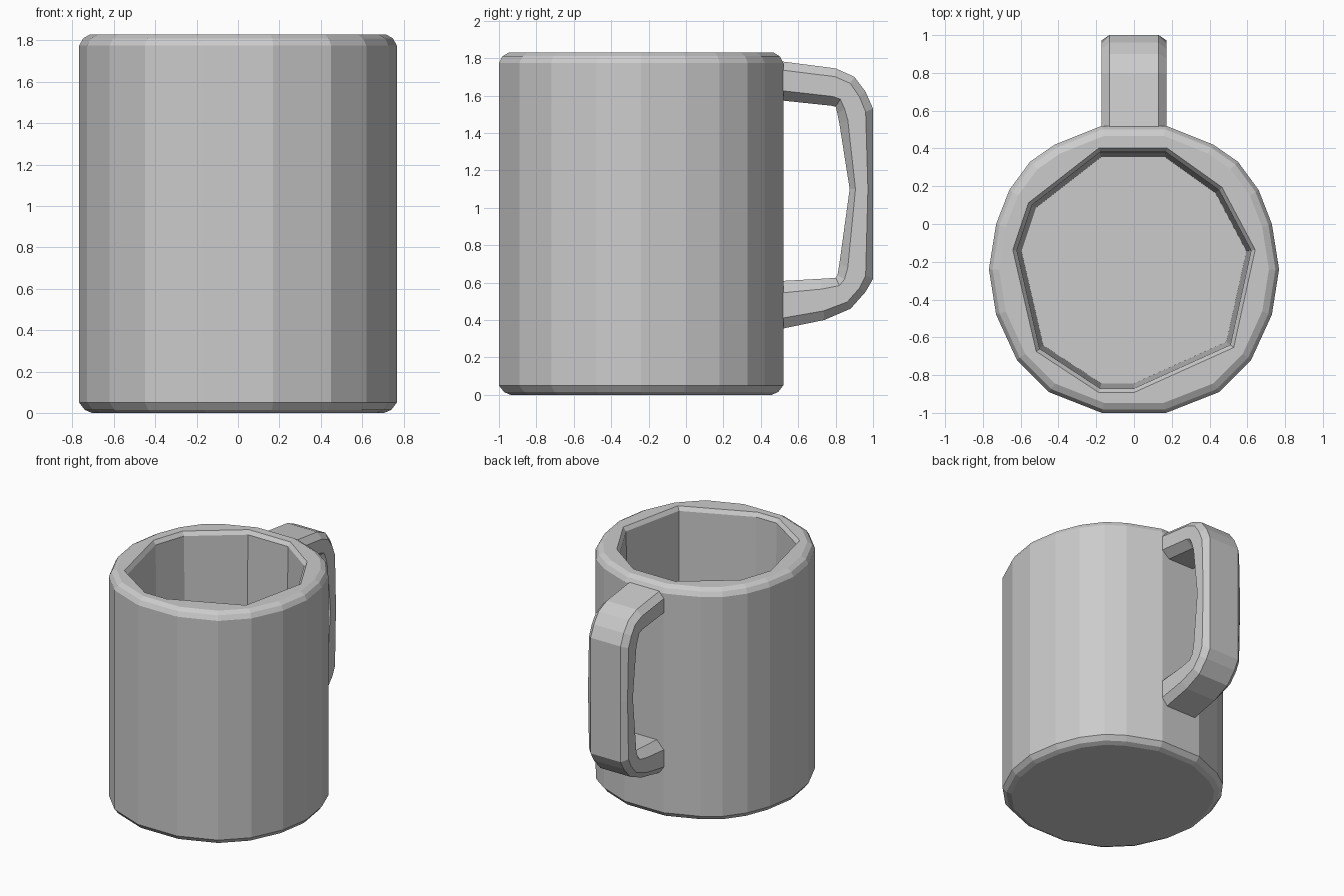
import bpy
import bmesh
from mathutils import Vector

default = bpy.data.objects.get("Cube")
if default:
    bpy.data.objects.remove(default, do_unlink=True)

grey = bpy.data.materials.new("plain_grey")
grey.use_nodes = True
grey.diffuse_color = (0.6, 0.6, 0.6, 1)
grey.node_tree.nodes["Principled BSDF"].inputs["Base Color"].default_value = (0.6, 0.6, 0.6, 1)

CENTRE = Vector((0, -0.24))


def ring(bm, outline, z, scale=1.0):
    """Closed loop of vertices: the outline scaled about the cup axis."""
    points = [CENTRE + (Vector(p) - CENTRE) * scale for p in outline]
    return [bm.verts.new((p.x, p.y, z)) for p in points]


def skin(bm, rings):
    """Join neighbouring rings with quads."""
    for a, b in zip(rings, rings[1:]):
        n = len(a)
        for i in range(n):
            j = (i + 1) % n
            bm.faces.new((a[i], a[j], b[j], b[i]))


def finish(bm, name):
    bmesh.ops.recalc_face_normals(bm, faces=bm.faces)
    mesh = bpy.data.meshes.new(name)
    bm.to_mesh(mesh)
    bm.free()
    mesh.materials.append(grey)
    obj = bpy.data.objects.new(name, mesh)
    bpy.context.collection.objects.link(obj)


# Cup: faceted outer wall, uneven inner wall, rim and floor
half = [(0.17, -1), (0.45, -0.89), (0.62, -0.72), (0.73, -0.48), (0.768, -0.24),
        (0.73, 0), (0.66, 0.18), (0.55, 0.33), (0.42, 0.42), (0.17, 0.52)]
outer = half + [(-x, y) for x, y in reversed(half)]
inner = [(0.17, 0.38), (0.45, 0.18), (0.62, -0.14), (0.51, -0.64), (0, -0.87),
         (-0.18, -0.87), (-0.5, -0.66), (-0.62, -0.14), (-0.54, 0.1), (-0.18, 0.38)]

bm = bmesh.new()
outside = [ring(bm, outer, z, s) for z, s in
           ((0, 0.92), (0.015, 0.965), (0.05, 1), (1.775, 1), (1.81, 0.975), (1.83, 0.93))]
skin(bm, outside)
bm.faces.new(outside[0])
inside = [ring(bm, inner, z, s) for z, s in ((1.83, 1.035), (1.80, 1), (0.14, 0.96))]
skin(bm, inside)
bm.faces.new(inside[-1])
bm.edges.ensure_lookup_table()
rim = [e for e in bm.edges if e.is_boundary]
bmesh.ops.triangle_fill(bm, edges=rim, use_beauty=True, normal=(0, 0, 1))
finish(bm, "cup")

# Handle: chamfered section lofted along pairs of outer and inner (y, z) points
stations = [((0.45, 1.79), (0.45, 1.58)), ((0.80, 1.745), (0.78, 1.545)),
            ((0.90, 1.70), (0.80, 1.54)), ((0.96, 1.62), (0.81, 1.50)),
            ((1, 1.53), (0.82, 1.45)), ((1, 1.1), (0.875, 1.1)),
            ((1, 0.62), (0.82, 0.70)), ((0.96, 0.55), (0.81, 0.64)),
            ((0.88, 0.46), (0.80, 0.625)), ((0.74, 0.40), (0.72, 0.62)),
            ((0.45, 0.34), (0.45, 0.605))]
side = [(0.13, 0), (0.172, 0.22), (0.172, 0.75), (0.11, 1)]
section = side + [(-x, t) for x, t in reversed(side)]

bm = bmesh.new()
loops = []
for out_point, in_point in stations:
    a, b = Vector(out_point), Vector(in_point)
    loops.append([bm.verts.new((x, *a.lerp(b, t))) for x, t in section])
skin(bm, loops)
bm.faces.new(loops[0])
bm.faces.new(loops[-1])
finish(bm, "handle")
